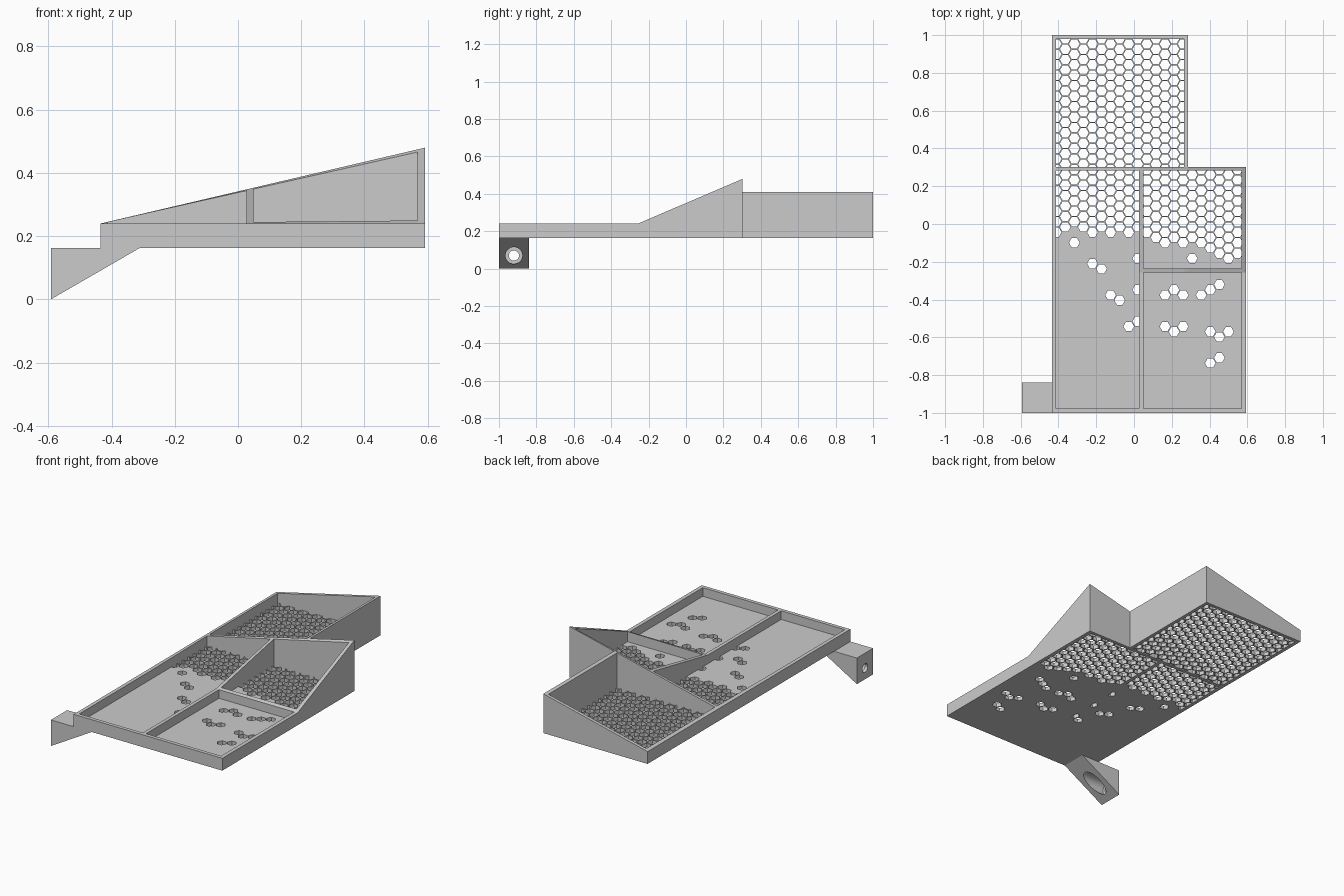
import bpy, bmesh, math
from mathutils import Matrix

if "Cube" in bpy.data.objects:
    bpy.data.objects.remove(bpy.data.objects["Cube"])

Z0, FLOOR, RIM, PEAK = 0.163, 0.186, 0.24, 0.48
XS = [-0.435, -0.412, 0.027, 0.049, 0.264, 0.285, 0.568, 0.592]
YS = [-1.0, -0.977, -0.258, -0.235, 0.283, 0.303, 0.98, 1.0]
# compartments as x0, x1, y0, y1
ROOMS = {
    "left": (XS[1], XS[2], YS[1], YS[4]),
    "front_right": (XS[3], XS[6], YS[1], YS[2]),
    "middle_right": (XS[3], XS[6], YS[3], YS[4]),
    "rear": (XS[1], XS[4], YS[5], YS[6]),
}


def add_object(name, bm):
    bmesh.ops.recalc_face_normals(bm, faces=bm.faces)
    me = bpy.data.meshes.new(name)
    bm.to_mesh(me)
    bm.free()
    ob = bpy.data.objects.new(name, me)
    bpy.context.collection.objects.link(ob)
    return ob


def prism(bm, pts, offset):
    """Extrude a closed outline by an offset vector."""
    a = [bm.verts.new(p) for p in pts]
    b = [bm.verts.new([p[k] + offset[k] for k in range(3)]) for p in pts]
    bm.faces.new(a)
    bm.faces.new(b[::-1])
    for i in range(len(a)):
        j = (i + 1) % len(a)
        bm.faces.new((a[i], b[i], b[j], a[j]))


def cut(ob, cutter):
    """Subtract the cutter, then remove it."""
    mod = ob.modifiers.new("cut", 'BOOLEAN')
    mod.operation, mod.solver, mod.object = 'DIFFERENCE', 'EXACT', cutter
    deps = bpy.context.evaluated_depsgraph_get()
    ob.data = bpy.data.meshes.new_from_object(ob.evaluated_get(deps))
    ob.modifiers.clear()
    bpy.data.objects.remove(cutter)


# Wall frame: grid cells outside the compartments, under a ruled sloping rim
def rim_z(x, y):
    u = (x - XS[0]) / (XS[-1] - XS[0])
    v = min(1, max(0, (y - YS[2]) / (YS[5] - YS[2])))
    return RIM + (PEAK - RIM) * u * v


def is_wall(i, j):
    if not (0 <= i < len(XS) - 1 and 0 <= j < len(YS) - 1):
        return False
    x, y = (XS[i] + XS[i + 1]) / 2, (YS[j] + YS[j + 1]) / 2
    if x > XS[5] and y > YS[5]:
        return False
    return not any(a < x < b and c < y < d for a, b, c, d in ROOMS.values())


bm = bmesh.new()
for i in range(len(XS) - 1):
    for j in range(len(YS) - 1):
        if not is_wall(i, j):
            continue
        ring = [(i, j), (i + 1, j), (i + 1, j + 1), (i, j + 1)]
        xy = [(XS[a], YS[b]) for a, b in ring]
        lo = [bm.verts.new((x, y, Z0)) for x, y in xy]
        hi = [bm.verts.new((x, y, rim_z(x, y))) for x, y in xy]
        bm.faces.new(lo[::-1])
        bm.faces.new(hi)
        for k, (di, dj) in enumerate([(0, -1), (1, 0), (0, 1), (-1, 0)]):
            if not is_wall(i + di, j + dj):
                n = (k + 1) % 4
                bm.faces.new((lo[k], lo[n], hi[n], hi[k]))
bmesh.ops.remove_doubles(bm, verts=bm.verts, dist=1e-5)
add_object("tray_walls", bm)

# Honeycomb layout: flat-topped hexagons on a column/row grid
ROW, COL, HEX_R = 0.0554, 0.048, 0.0282


def hex_centre(i, k):
    return -0.22 + COL * i, -0.21 - (ROW / 2 if i % 2 else 0) + ROW * k


# lowest hole row per column in the half-perforated floors
LOWEST = {"left": [3, 4, 2 + 2, 4, 3, 4, 3, 4, 3, 4],
          "middle_right": [3, 3, 2, 3, 2, 3, 2, 2, 1, 1, 1]}
LOWEST["left"][2] = 4
# scattered single holes as column, row
SINGLES = {
    "left": [(-2, 2), (0, 0), (1, 0), (2, -3), (3, -3), (4, -6), (5, -5), (5, -2), (5, 1)],
    "middle_right": [(11, 1)],
    "front_right": [(8, -3), (9, -2), (10, -3), (12, -3), (13, -2), (14, -2), (8, -6),
                    (9, -6), (10, -6), (13, -6), (14, -7), (15, -6), (13, -9), (14, -9)],
    "rear": [],
}
FIRST = {"left": -4, "middle_right": 6}


def holes(name):
    x0, x1, y0, y1 = ROOMS[name]
    cells = set(SINGLES[name])
    for i in range(-4, 18):
        if name == "rear":
            start = 0
        elif name in LOWEST and 0 <= i - FIRST[name] < len(LOWEST[name]):
            start = LOWEST[name][i - FIRST[name]]
        else:
            continue
        cells |= {(i, k) for k in range(start, 24)}
    for i, k in sorted(cells):
        x, y = hex_centre(i, k)
        if x0 - 0.02 < x < x1 + 0.02 and y0 - 0.02 < y < y1 + 0.02:
            yield x, y


# Perforated floor plates
for name, (x0, x1, y0, y1) in ROOMS.items():
    bm = bmesh.new()
    prism(bm, [(x0, y0, Z0), (x1, y0, Z0), (x1, y1, Z0), (x0, y1, Z0)], (0, 0, FLOOR - Z0))
    plate = add_object(name + "_floor", bm)
    bm = bmesh.new()
    for x, y in holes(name):
        prism(bm, [(x + HEX_R * math.cos(a * math.pi / 3), y + HEX_R * math.sin(a * math.pi / 3),
                    Z0 - 0.02) for a in range(6)], (0, 0, 0.08))
    cut(plate, add_object("hex_cutter", bm))

# Wedge-shaped mounting lug with a counterbored screw hole
bm = bmesh.new()
prism(bm, [(-0.592, -1, 0), (-0.31, -1, Z0), (-0.592, -1, Z0)], (0, 0.16, 0))
lug = add_object("mounting_lug", bm)
for radius, start in ((0.045, -0.572), (0.027, -0.7)):
    bm = bmesh.new()
    length = -0.25 - start
    bmesh.ops.create_cone(bm, cap_ends=True, segments=32, radius1=radius, radius2=radius, depth=length,
                          matrix=Matrix.Translation((start + length / 2, -0.92, 0.07))
                          @ Matrix.Rotation(math.pi / 2, 4, 'Y'))
    cut(lug, add_object("bore_cutter", bm))
bpy.context.view_layer.objects.active = lug
lug.select_set(True)
bpy.ops.object.shade_smooth_by_angle(angle=math.radians(30))
